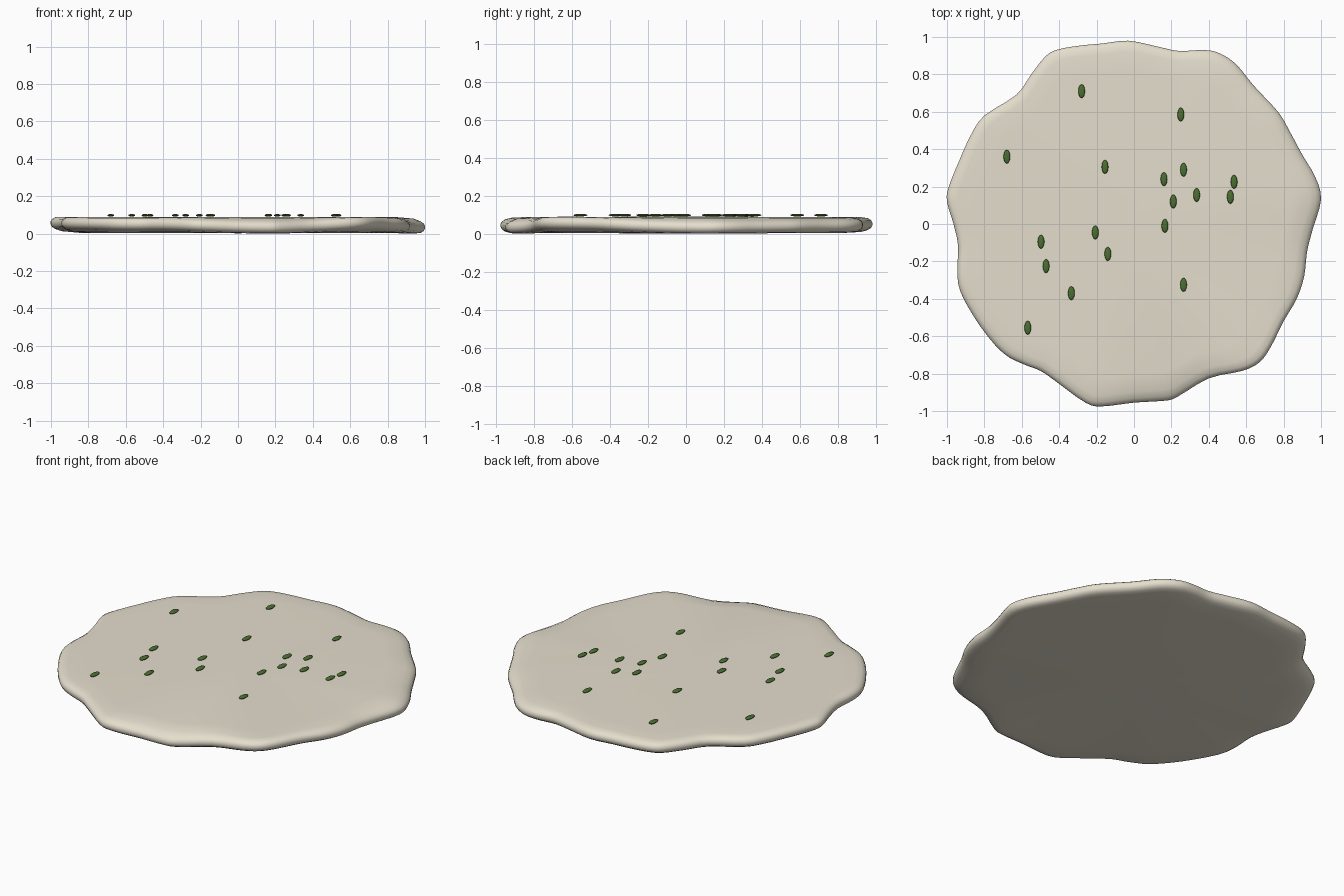
import bpy, bmesh, math
from mathutils import Vector

if "Cube" in bpy.data.objects:
    bpy.data.objects.remove(bpy.data.objects["Cube"])


def material(name, rgb):
    m = bpy.data.materials.new(name)
    m.diffuse_color = (*rgb, 1)
    m.use_nodes = True
    m.node_tree.nodes["Principled BSDF"].inputs["Base Color"].default_value = m.diffuse_color
    return m


dough = material("dough", (0.78, 0.73, 0.61))
green = material("herb_green", (0.07, 0.16, 0.03))

# Irregular outline, counter-clockwise
outline = [Vector(p) for p in [
    (1.0, .13), (.97, .25), (.90, .37), (.83, .50), (.77, .60), (.64, .74), (.54, .86), (.44, .92),
    (.35, .93), (.24, .925), (.12, .95), (-.03, .98), (-.17, .965), (-.28, .955), (-.40, .935),
    (-.47, .90), (-.55, .80), (-.63, .69), (-.80, .58), (-.87, .48), (-.93, .35), (-.99, .20),
    (-1.0, .12), (-.965, 0), (-.94, -.12), (-.945, -.25), (-.925, -.37), (-.82, -.55), (-.70, -.69),
    (-.59, -.75), (-.50, -.785), (-.42, -.84), (-.26, -.955), (-.17, -.975), (0, -.955), (.16, -.945),
    (.23, -.925), (.40, -.825), (.58, -.785), (.67, -.74), (.73, -.66), (.80, -.52), (.87, -.40),
    (.91, -.28), (.925, -.15), (.955, -.03)]]

# Rise and fall of the rim: (angle in degrees, height)
wave = [(-188, .012), (-120, .006), (-78, -.012), (-43, .012), (5, -.012),
        (45, -.006), (90, .006), (172, .012)]


def rim_wave(x, y):
    a = math.degrees(math.atan2(y, x))
    for (a0, h0), (a1, h1) in zip(wave, wave[1:] + [(240, .006)]):
        if a0 <= a <= a1:
            t = (1 - math.cos(math.pi * (a - a0) / (a1 - a0))) / 2
            return h0 + (h1 - h0) * t
    return 0


def smooth_loop(pts, steps=3):
    out, n = [], len(pts)
    for i in range(n):
        a, b, c, d = (pts[(i + k) % n] for k in (-1, 0, 1, 2))
        for s in range(steps):
            t = s / steps
            out.append(.5 * (2 * b + (c - a) * t + (2 * a - 5 * b + 4 * c - d) * t * t
                             + (3 * b - a - 3 * c + d) * t ** 3))
    return out


# Flatbread base: rings of (inset, height, share of the rim wave)
profile = [(.16, .004, 0), (.06, .007, .5), (.025, .014, .9), (.007, .025, 1), (0, .039, 1), (0, .053, 1),
           (.007, .066, 1), (.025, .077, .9), (.06, .085, .4), (.16, .089, 0)]
loop = smooth_loop(outline)
bm = bmesh.new()
rings = []
for inset, z, share in profile:
    rings.append([bm.verts.new((p.x * (1 - inset), p.y * (1 - inset),
                                max(0, z + share * rim_wave(p.x, p.y)))) for p in loop])
n = len(loop)
for lo, hi in zip(rings, rings[1:]):
    for i in range(n):
        j = (i + 1) % n
        bm.faces.new((lo[i], lo[j], hi[j], hi[i]))
for ring, z in ((rings[0], 0.002), (rings[-1], .09)):
    c = bm.verts.new((0, 0, z))
    for i in range(n):
        bm.faces.new((ring[i], ring[(i + 1) % n], c))
bmesh.ops.recalc_face_normals(bm, faces=bm.faces)
me = bpy.data.meshes.new("flatbread_base")
bm.to_mesh(me)
bm.free()
me.materials.append(dough)
me.shade_smooth()
base = bpy.data.objects.new("flatbread_base", me)
bpy.context.collection.objects.link(base)

# Herb flakes scattered on top
bm = bmesh.new()
bmesh.ops.create_uvsphere(bm, u_segments=12, v_segments=8, radius=1)
bmesh.ops.scale(bm, vec=(.018, .037, .007), verts=bm.verts)
flake = bpy.data.meshes.new("herb_flake")
bm.to_mesh(flake)
bm.free()
flake.materials.append(green)
flake.shade_smooth()
spots = [(-.28, .71), (.25, .585), (-.68, .36), (-.155, .305), (.16, .24), (.265, .29), (.535, .225),
         (.515, .145), (.335, .155), (.21, .12), (.165, -.01), (-.207, -.045), (-.14, -.16),
         (-.497, -.095), (-.47, -.225), (-.335, -.37), (.265, -.325), (-.568, -.555)]
for i, (x, y) in enumerate(spots):
    ob = bpy.data.objects.new(f"herb_flake_{i + 1}", flake)
    ob.location = (x, y, .098)
    bpy.context.collection.objects.link(ob)
